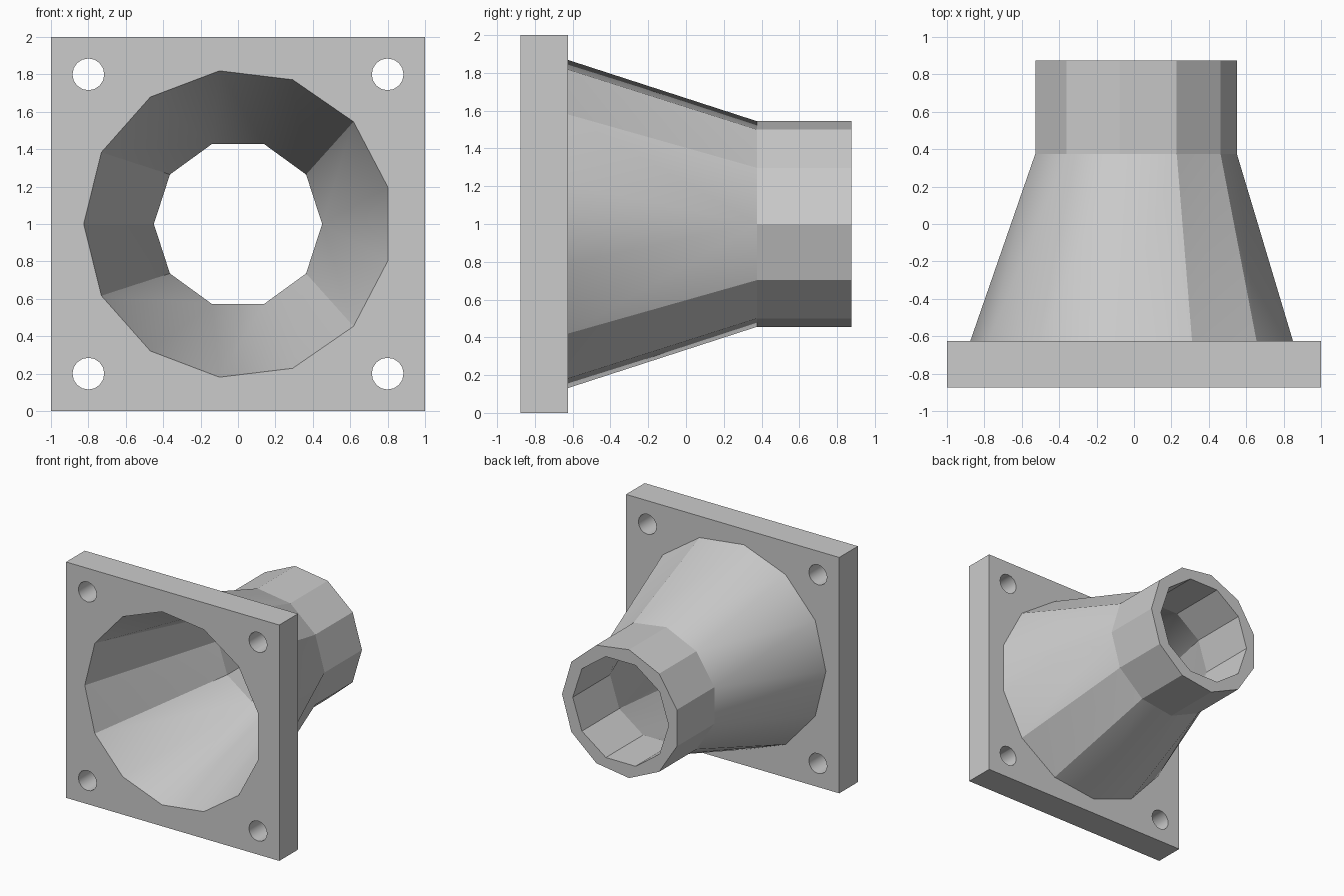
import bpy
import bmesh
import math

default = bpy.data.objects.get("Cube")
if default:
    bpy.data.objects.remove(default, do_unlink=True)

AXIS_Z = 1.0
PLATE_FRONT, PLATE_BACK = -0.875, -0.625
NECK_START, NECK_END = 0.375, 0.875

grey = bpy.data.materials.new("light grey")
grey.use_nodes = True
grey.diffuse_color = (0.6, 0.6, 0.6, 1)
grey.node_tree.nodes["Principled BSDF"].inputs["Base Color"].default_value = (0.6, 0.6, 0.6, 1)


def finish(bm, name):
    bmesh.ops.recalc_face_normals(bm, faces=bm.faces)
    mesh = bpy.data.meshes.new(name)
    bm.to_mesh(mesh)
    bm.free()
    mesh.materials.append(grey)
    obj = bpy.data.objects.new(name, mesh)
    bpy.context.collection.objects.link(obj)
    return obj


def ring(bm, sides, radius, y, start=0.0, cx=0.0, cz=AXIS_Z):
    """Polygon ring around the y axis, as (angle, vertex) pairs."""
    result = []
    for k in range(sides):
        a = start + 360 * k / sides
        a = a - 360 if a > 180.001 else a
        t = math.radians(a)
        v = bm.verts.new((cx + radius * math.cos(t), y, cz + radius * math.sin(t)))
        result.append((a, v))
    return result


def prism(bm, a, b):
    n = len(a)
    for i in range(n):
        j = (i + 1) % n
        bm.faces.new((a[i][1], a[j][1], b[j][1], b[i][1]))


def cap(bm, r):
    bm.faces.new([v for _, v in r])


def half(r, side):
    pts = [(abs(a), v) for a, v in r
           if a * side > 0 or abs(a) < 0.01 or abs(a) > 179.99]
    return sorted(pts, key=lambda p: p[0])


def loft(bm, big, small, bias=9.0):
    """Zip two rings of unequal side counts, the same way on both halves."""
    halves = [(half(big, s), half(small, s)) for s in (1, -1)]
    for b, s in halves:
        i = j = 0
        while i < len(b) - 1 or j < len(s) - 1:
            use_big = j == len(s) - 1 or (
                i < len(b) - 1 and b[i + 1][0] <= s[j + 1][0] + bias)
            third = b[i + 1][1] if use_big else s[j + 1][1]
            bm.faces.new((b[i][1], s[j][1], third))
            i, j = (i + 1, j) if use_big else (i, j + 1)
    # close the gap where the halves meet
    for end in (0, -1):
        meet = {chain[end][1] for pair in halves for chain in pair}
        if len(meet) == 3:
            bm.faces.new(list(meet))


def funnel(name, big_radius, neck_sides, neck_radius, y_begin, y_cone, y_end):
    """Closed solid: short collar, cone, then straight neck."""
    bm = bmesh.new()
    collar = ring(bm, 13, big_radius, y_begin, 180)
    mouth = ring(bm, 13, big_radius, y_cone, 180)
    neck = ring(bm, neck_sides, neck_radius, NECK_START)
    tip = ring(bm, neck_sides, neck_radius, y_end)
    cap(bm, collar)
    prism(bm, collar, mouth)
    loft(bm, mouth, neck)
    prism(bm, neck, tip)
    cap(bm, tip)
    return finish(bm, name)


# square mounting plate
bm = bmesh.new()
bmesh.ops.create_cube(bm, size=1)
for v in bm.verts:
    v.co.x *= 2
    v.co.y = PLATE_FRONT if v.co.y < 0 else PLATE_BACK
    v.co.z = v.co.z * 2 + AXIS_Z
body = finish(bm, "flanged_funnel")

# outer cone and neck, bore, and corner bolt holes
shell = funnel("outer_shell", 0.875, 11, 0.55, -0.7, PLATE_BACK, NECK_END)
bore = funnel("bore_cutter", 0.825, 10, 0.45, -1.0, PLATE_FRONT, 1.0)

bm = bmesh.new()
for cx in (-0.8, 0.8):
    for dz in (-0.8, 0.8):
        ends = [ring(bm, 16, 0.085, y, 0, cx, AXIS_Z + dz) for y in (-1.0, -0.5)]
        prism(bm, *ends)
        for e in ends:
            cap(bm, e)
bolts = finish(bm, "bolt_hole_cutter")

bpy.ops.object.select_all(action="DESELECT")
bpy.context.view_layer.objects.active = body
body.select_set(True)
for tool, op in ((shell, "UNION"), (bore, "DIFFERENCE"), (bolts, "DIFFERENCE")):
    tool.hide_render = True
    mod = body.modifiers.new(tool.name, "BOOLEAN")
    mod.operation = op
    mod.solver = "EXACT"
    mod.object = tool
    bpy.ops.object.modifier_apply(modifier=mod.name)
    bpy.data.objects.remove(tool, do_unlink=True)

# smooth cone, crisp neck facets
bpy.ops.object.shade_smooth_by_angle(angle=math.radians(30))
verts = body.data.vertices
for e in body.data.edges:
    if all(abs(verts[i].co.y - NECK_START) < 0.001 for i in e.vertices):
        e.use_edge_sharp = True
